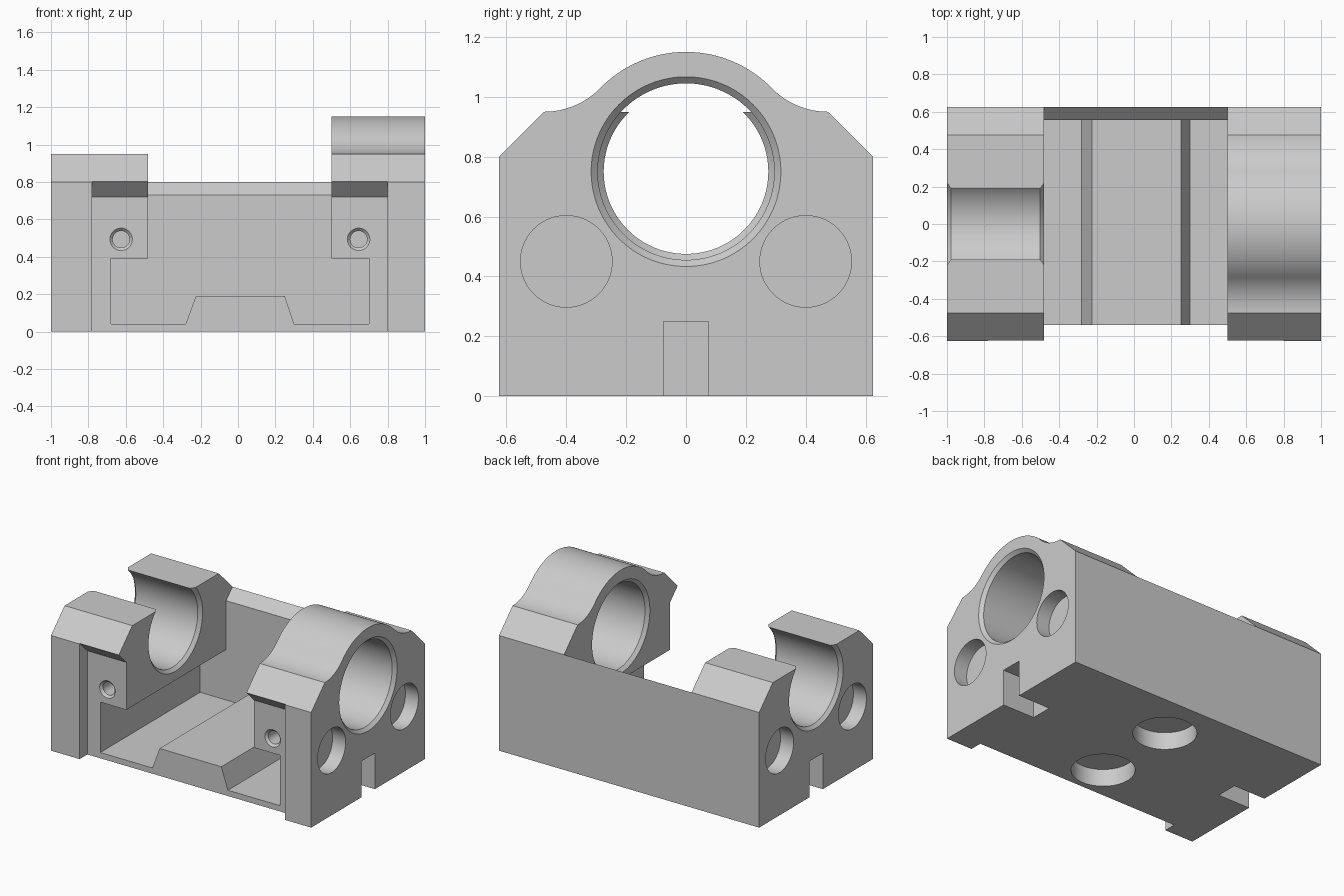
import bpy, bmesh, math
from mathutils import Vector

cube = bpy.data.objects.get("Cube")
if cube:
    bpy.data.objects.remove(cube, do_unlink=True)

grey = bpy.data.materials.new("plain_grey")
grey.use_nodes = True
colour = (0.6, 0.6, 0.6, 1)
grey.diffuse_color = colour
grey.node_tree.nodes["Principled BSDF"].inputs["Base Color"].default_value = colour


def place(axis, t, u, v):
    """Point at distance t along the axis, with u, v across it."""
    return {"x": Vector((t, u, v)), "y": Vector((u, t, v)), "z": Vector((u, v, t))}[axis]


def finish(name, bm):
    bmesh.ops.recalc_face_normals(bm, faces=bm.faces)
    mesh = bpy.data.meshes.new(name)
    bm.to_mesh(mesh)
    bm.free()
    mesh.materials.append(grey)
    obj = bpy.data.objects.new(name, mesh)
    bpy.context.scene.collection.objects.link(obj)
    return obj


def loft(name, rings):
    """Skin a list of point rings and cap both ends."""
    bm = bmesh.new()
    rows = [[bm.verts.new(p) for p in ring] for ring in rings]
    n = len(rows[0])
    for low, high in zip(rows, rows[1:]):
        for i in range(n):
            j = (i + 1) % n
            bm.faces.new((low[i], low[j], high[j], high[i]))
    bm.faces.new(rows[0])
    bm.faces.new(rows[-1])
    return finish(name, bm)


def prism(name, axis, outline, start, end):
    return loft(name, [[place(axis, t, u, v) for u, v in outline] for t in (start, end)])


def lathe(name, axis, centre, profile, n=96):
    turns = [2 * math.pi * i / n for i in range(n)]
    return loft(name, [[place(axis, t, centre[0] + r * math.cos(a), centre[1] + r * math.sin(a))
                        for a in turns] for t, r in profile])


def combine(target, tool, operation):
    mod = target.modifiers.new(tool.name, "BOOLEAN")
    mod.operation = operation
    mod.solver = "EXACT"
    mod.object = tool
    bpy.context.view_layer.objects.active = target
    bpy.ops.object.modifier_apply(modifier=mod.name)
    bpy.data.objects.remove(tool, do_unlink=True)


HALF, AXIS_Z, SHOULDER_Y, SHOULDER_Z = 0.625, 0.75, 0.475, 0.95

# Right-hand outline of the arched support: concave fillet into the round crown
crown = 0.4
rise = SHOULDER_Z - AXIS_Z
fillet = (SHOULDER_Y**2 + rise**2 - crown**2) / (2 * (crown - rise))
lean = math.atan2(rise + fillet, SHOULDER_Y)
arch = []
for i in range(17):
    a = -math.pi / 2 - (math.pi / 2 - lean) * i / 16
    arch.append((SHOULDER_Y + fillet * math.cos(a), SHOULDER_Z + fillet + fillet * math.sin(a)))
for i in range(1, 25):
    a = lean + (math.pi / 2 - lean) * i / 24
    arch.append((crown * math.cos(a), AXIS_Z + crown * math.sin(a)))
arch += [(-y, z) for y, z in reversed(arch[:-1])]

# Two end supports and the base with its bevelled back wall
foot = [(-HALF, 0.8), (-HALF, 0), (HALF, 0), (HALF, 0.8)]
body = prism("bearing_block", "x", foot + arch, 0.5, 1)
open_support = prism("open_support", "x",
                     foot + [(SHOULDER_Y, SHOULDER_Z), (-SHOULDER_Y, SHOULDER_Z)], -1, -0.48)
base = prism("base", "x", [(-HALF, 0), (HALF, 0), (HALF, 0.8), (0.555, 0.73), (-HALF, 0.73)], -0.9, 0.9)
combine(body, base, "UNION")
combine(body, open_support, "UNION")

# Recessed front with sloping overhang, and the undercut cavity with a floor hump
cutters = [
    prism("front_recess", "x", [(-0.8, -0.1), (-0.54, -0.1), (-0.54, 0.72), (-0.64, 0.82), (-0.8, 0.82)],
          -0.78, 0.8),
    prism("cavity", "y", [(-0.68, 0.04), (-0.28, 0.04), (-0.225, 0.19), (0.25, 0.19), (0.3, 0.04),
                          (0.7, 0.04), (0.7, 0.39), (0.5, 0.39), (0.5, 1.4), (-0.48, 1.4),
                          (-0.48, 0.39), (-0.68, 0.39)], -0.9, 0.555),
]

# Bores with chamfered ends
for name, a, b, r in (("open_bore", -1, -0.48, 0.275), ("arch_bore", 0.5, 1, 0.295)):
    c = 0.022
    cutters.append(lathe(name, "x", (0, AXIS_Z),
                         [(a - c, r + 2 * c), (a + c, r), (b - c, r), (b + c, r + 2 * c)], 128))

# End pockets and slots
for side in (-1, 1):
    for y in (-0.4, 0.4):
        cutters.append(lathe("end_pocket", "x", (y, 0.45), [(side * 0.9, 0.153), (side * 1.1, 0.153)]))
    cutters.append(prism("end_slot", "x", [(-0.075, -0.1), (0.075, -0.1), (0.075, 0.25), (-0.075, 0.25)],
                         side * 0.755, side * 1.1))

# Countersunk screw holes in the front
for x in (-0.625, 0.645):
    cutters.append(lathe("screw_hole", "y", (x, 0.493),
                         [(-0.555, 0.075), (-0.525, 0.045), (-0.3, 0.045)], 48))

# Round pockets under the base
for y in (-0.3, 0.3):
    cutters.append(lathe("base_pocket", "z", (0, y), [(-0.1, 0.2), (0.12, 0.2)]))

for cutter in cutters:
    combine(body, cutter, "DIFFERENCE")

bpy.ops.object.select_all(action="DESELECT")
body.select_set(True)
bpy.context.view_layer.objects.active = body
bpy.ops.object.shade_smooth_by_angle(angle=math.radians(25))
